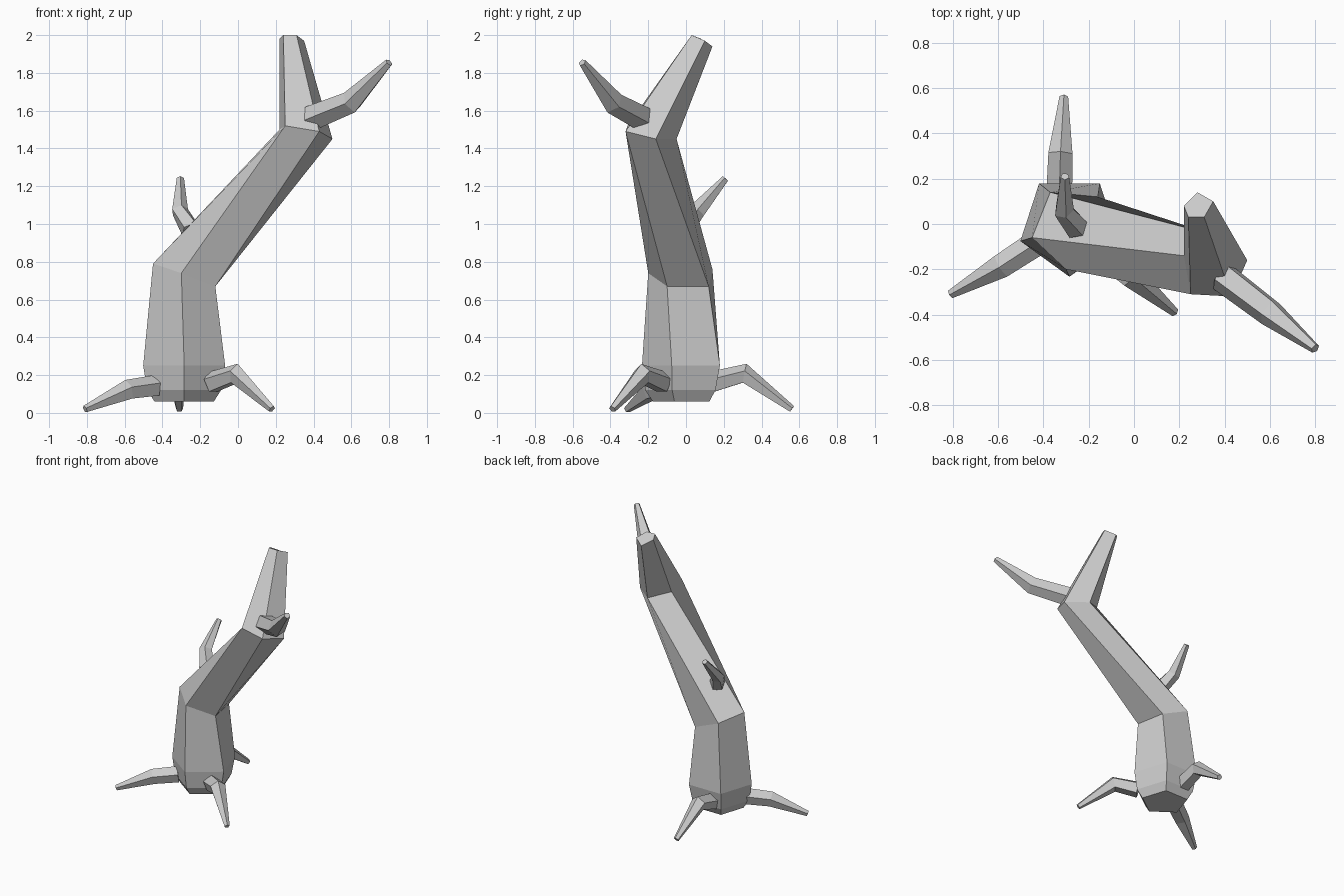
import bpy, bmesh
from math import sin, cos, radians
from mathutils import Vector

if "Cube" in bpy.data.objects:
    bpy.data.objects.remove(bpy.data.objects["Cube"])

SIDES = 5


def skin(name, rings):
    """Closed flat-shaded solid through a list of equal-sided rings."""
    bm = bmesh.new()
    loops = [[bm.verts.new(p) for p in ring] for ring in rings]
    for a, b in zip(loops, loops[1:]):
        for i in range(SIDES):
            j = (i + 1) % SIDES
            bm.faces.new((a[i], a[j], b[j], b[i]))
    bm.faces.new(loops[0])
    bm.faces.new(loops[-1])
    bmesh.ops.recalc_face_normals(bm, faces=bm.faces)
    mesh = bpy.data.meshes.new(name)
    bm.to_mesh(mesh)
    bm.free()
    obj = bpy.data.objects.new(name, mesh)
    bpy.context.collection.objects.link(obj)


def level_ring(x, y, z, r):
    angles = [radians(-90 + 360 * i / SIDES) for i in range(SIDES)]
    return [(x + r * cos(a), y + r * sin(a), z) for a in angles]


def limb(name, points, radii, spin=0):
    """Tapered five-sided tube along a bent path."""
    pts = [Vector(p) for p in points]
    rings = []
    for i, (p, r) in enumerate(zip(pts, radii)):
        before = (p - pts[i - 1]).normalized() if i else Vector()
        after = (pts[i + 1] - p).normalized() if i < len(pts) - 1 else Vector()
        t = (before + after).normalized()
        side = t.cross(Vector((0, 0, 1))).normalized()
        up = side.cross(t)
        angles = [radians(spin + 360 * k / SIDES) for k in range(SIDES)]
        rings.append([p + r * (cos(a) * up + sin(a) * side) for a in angles])
    skin(name, rings)


# Trunk: level rings at the foot, then tilted rings at the two bends and the top
skin("trunk", [
    level_ring(-0.285, -0.01, 0.06, 0.165),
    level_ring(-0.285, -0.01, 0.12, 0.205),
    level_ring(-0.285, -0.005, 0.25, 0.228),
    [(-0.30, -0.20, 0.74), (-0.12, -0.10, 0.67), (-0.16, 0.12, 0.67),
     (-0.37, 0.14, 0.76), (-0.45, -0.06, 0.79)],
    [(0.25, -0.31, 1.52), (0.43, -0.32, 1.49), (0.50, -0.16, 1.45),
     (0.36, -0.05, 1.45), (0.22, -0.14, 1.50)],
    [(0.24, 0.03, 2.0), (0.31, 0.03, 2.0), (0.35, 0.10, 1.97),
     (0.28, 0.14, 1.94), (0.22, 0.08, 1.98)],
])

# Branches
limb("upper_branch", [(0.39, -0.23, 1.56), (0.60, -0.39, 1.645), (0.80, -0.55, 1.855)],
     (0.07, 0.063, 0.022), 27)
limb("back_branch", [(-0.25, -0.02, 0.97), (-0.31, 0.06, 1.07), (-0.305, 0.21, 1.24)],
     (0.055, 0.046, 0.02))

# Roots
root_radii = (0.06, 0.056, 0.02)
limb("left_root", [(-0.44, -0.09, 0.14), (-0.585, -0.185, 0.12), (-0.81, -0.31, 0.02)],
     root_radii)
limb("right_root", [(-0.14, -0.12, 0.16), (-0.01, -0.23, 0.205), (0.18, -0.39, 0.02)],
     root_radii)
limb("back_root", [(-0.33, 0.14, 0.16), (-0.325, 0.31, 0.205), (-0.31, 0.56, 0.02)],
     root_radii)
